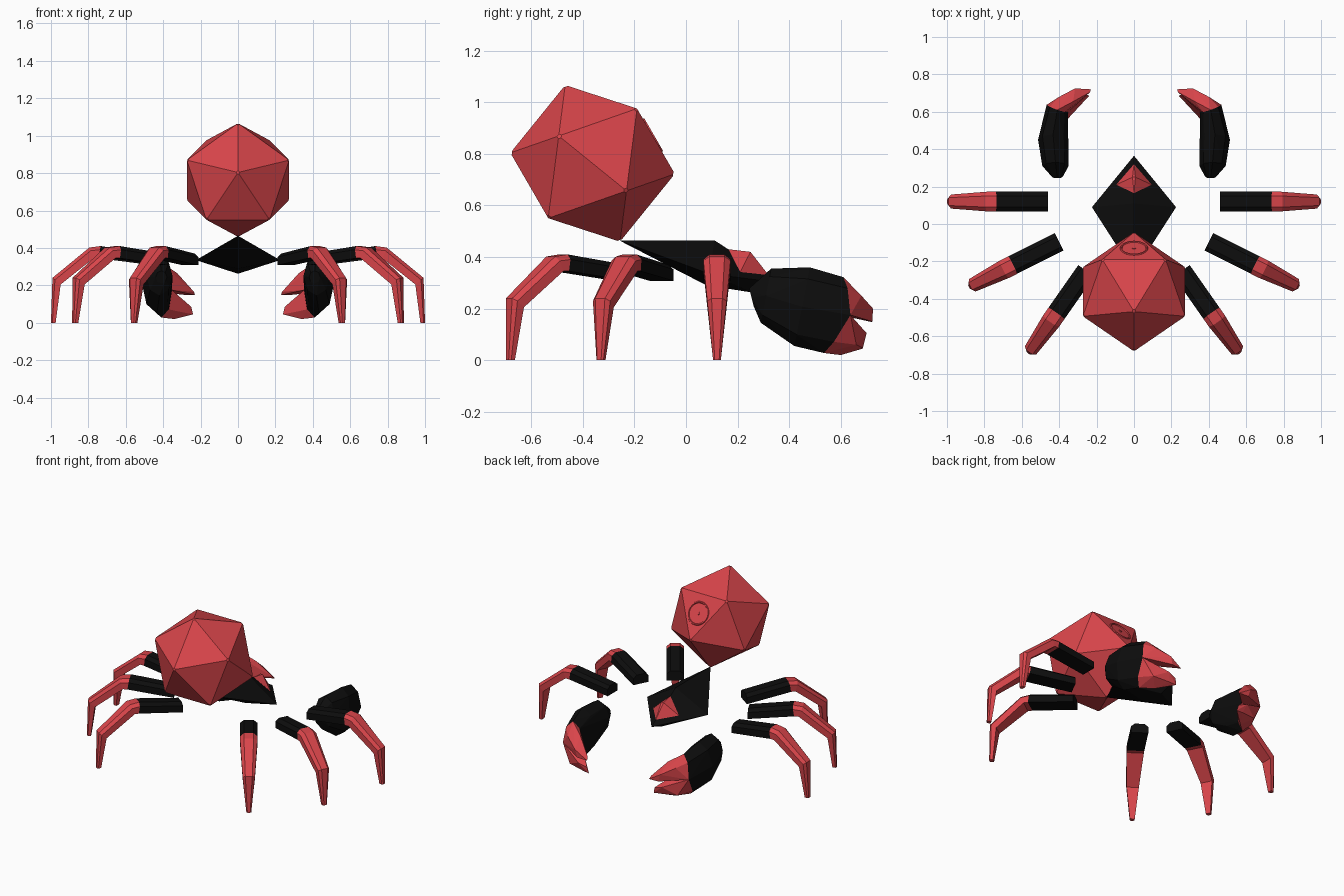
import bpy, bmesh, math
from mathutils import Vector, Matrix

if "Cube" in bpy.data.objects:
    bpy.data.objects.remove(bpy.data.objects["Cube"])


def material(name, rgb):
    m = bpy.data.materials.new(name)
    m.diffuse_color = (*rgb, 1)
    m.use_nodes = True
    m.node_tree.nodes["Principled BSDF"].inputs["Base Color"].default_value = m.diffuse_color
    return m


RED = material("red", (0.7, 0.06, 0.07))
BLACK = material("black", (0.004, 0.004, 0.004))


def finish(name, bm, mat):
    bmesh.ops.recalc_face_normals(bm, faces=bm.faces)
    me = bpy.data.meshes.new(name)
    bm.to_mesh(me)
    bm.free()
    me.materials.append(mat)
    ob = bpy.data.objects.new(name, me)
    bpy.context.collection.objects.link(ob)
    return ob


def hull(name, pts, mat, side=1):
    bm = bmesh.new()
    for x, y, z in pts:
        bm.verts.new((x * side, y, z))
    res = bmesh.ops.convex_hull(bm, input=bm.verts)
    junk = {g for g in res["geom_interior"] + res["geom_unused"]
            if isinstance(g, bmesh.types.BMVert)}
    bmesh.ops.delete(bm, geom=list(junk), context='VERTS')
    return finish(name, bm, mat)


def loft(name, rings, mat):
    bm = bmesh.new()
    rows = [[bm.verts.new(p) for p in r] for r in rings]
    n = len(rows[0])
    for a, b in zip(rows, rows[1:]):
        for i in range(n):
            j = (i + 1) % n
            bm.faces.new((a[i], a[j], b[j], b[i]))
    bm.faces.new(rows[0])
    bm.faces.new(rows[-1])
    return finish(name, bm, mat)


# Icosahedron head, tilted back in the mirror plane
S, PHI = 0.169, (1 + 5 ** 0.5) / 2
C = Vector((0, -0.362, 0.763))
tilt = math.radians(51)
U = Vector((0, math.cos(tilt), math.sin(tilt)))
V = Vector((0, math.sin(tilt), -math.cos(tilt)))
pts = []
for a in (1, -1):
    for b in (1, -1):
        for x, u, v in ((0, a, b * PHI), (a, b * PHI, 0), (a * PHI, 0, b)):
            pts.append(C + S * (Vector((x, 0, 0)) + U * u + V * v))
head = hull("head", pts, RED)
bm = bmesh.new()
bm.from_mesh(head.data)
bmesh.ops.bevel(bm, geom=list(bm.verts), offset=0.012, segments=1, affect='VERTICES')
bm.to_mesh(head.data)
bm.free()

# Ring and dot on the head face that looks up and towards the claws
nrm = Vector((0, math.cos(math.pi / 6), 0.5))
spot = C + nrm * 0.2555 + Vector((0, 0.5, -0.866)) * 0.022
rot = nrm.to_track_quat('Z', 'Y').to_euler()
bpy.ops.mesh.primitive_torus_add(major_radius=0.069, minor_radius=0.006, major_segments=32,
                                 minor_segments=6, location=spot, rotation=rot)
bpy.context.object.name = "head_ring"
bpy.context.object.data.materials.append(RED)
bpy.ops.mesh.primitive_cylinder_add(vertices=16, radius=0.01, depth=0.008,
                                    location=spot, rotation=rot)
bpy.context.object.name = "head_dot"
bpy.context.object.data.materials.append(RED)

# Wedge body and the red pyramid on its sloping end
hull("body", [(0, -0.26, 0.465), (0, 0.11, 0.465), (0.225, 0.09, 0.335), (-0.225, 0.09, 0.335),
              (0, 0.365, 0.30), (0, 0.08, 0.29), (0, 0.26, 0.262)], BLACK)
hull("snout", [(0, 0.165, 0.43), (0.095, 0.21, 0.342), (-0.095, 0.21, 0.342),
               (0, 0.32, 0.33), (0.008, 0.25, 0.42), (-0.008, 0.25, 0.42)], RED)

# Legs: stations are (top r, top z, bottom r, bottom z, width)
UPPER = [(0, 0.37, 0, 0.308, 0.105), (0.275, 0.41, 0.285, 0.345, 0.105)]
LOWER = [UPPER[1], (0.335, 0.402, 0.312, 0.345, 0.105), (0.532, 0.24, 0.488, 0.205, 0.075),
         (0.54, 0.0, 0.515, 0.0, 0.03)]
SECTION = [(-0.5, 0), (-0.5, 0.7), (-0.28, 1), (0.28, 1), (0.5, 0.7), (0.5, 0)]


def leg_rings(stations, start, angle, side):
    d = Vector((math.cos(angle), math.sin(angle), 0))
    w = Vector((-d.y, d.x, 0))
    rings = []
    for tr, tz, br, bz, wid in stations:
        ring = []
        for s, h in SECTION:
            p = Vector((*start, 0)) + d * (br + (tr - br) * h) + w * (s * wid)
            ring.append((p.x * side, p.y, bz + (tz - bz) * h))
        rings.append(ring)
    return rings


LEGS = {"rear": ((0.46, 0.12), 0), "middle": ((0.40, -0.095), -26.6), "front": ((0.255, -0.25), -55)}


# Claw rings: top (y, z), bottom (y, z), centre x, half width, outward skew and bulge in y
CLAW = [(0.245, 0.278, 0.262, 0.21, 0.41, 0.03, 0, 0),
        (0.33, 0.355, 0.29, 0.145, 0.42, 0.07, 0, 0),
        (0.48, 0.36, 0.42, 0.055, 0.433, 0.08, 0, 0),
        (0.61, 0.322, 0.535, 0.028, 0.41, 0.057, 0.02, 0.045)]


def claw_ring(ty, tz, by, bz, cx, hw, skew, bulge):
    ring = []
    for k in range(8):
        a = k * math.pi / 4
        c, s = math.cos(a), math.sin(a)
        t = (s + 1) / 2
        ring.append((cx + hw * c, by + (ty - by) * t + skew * c + bulge * (1 - abs(s)),
                     bz + (tz - bz) * t))
    return ring


for side, tag in ((1, "right"), (-1, "left")):
    for name, (start, deg) in LEGS.items():
        ang = math.radians(deg)
        loft(f"{name}_{tag}_upper_leg", leg_rings(UPPER, start, ang, side), BLACK)
        loft(f"{name}_{tag}_lower_leg", leg_rings(LOWER, start, ang, side), RED)
    rings = [claw_ring(*c) for c in CLAW]
    hull(f"{tag}_claw_palm", sum(rings, []), BLACK, side)
    end = rings[-1]
    # Upper and lower pincers hook inwards from the end of the palm
    hull(f"{tag}_upper_pincer", end[:5] + [
        (0.43, 0.66, 0.20), (0.40, 0.68, 0.25), (0.325, 0.655, 0.265), (0.315, 0.725, 0.20),
        (0.30, 0.722, 0.15), (0.23, 0.72, 0.148), (0.235, 0.705, 0.165)], RED, side)
    hull(f"{tag}_lower_pincer", end[4:] + end[:1] + [
        (0.40, 0.66, 0.06), (0.34, 0.60, 0.02), (0.31, 0.70, 0.105), (0.29, 0.68, 0.05),
        (0.24, 0.685, 0.045), (0.25, 0.69, 0.085)], RED, side)
